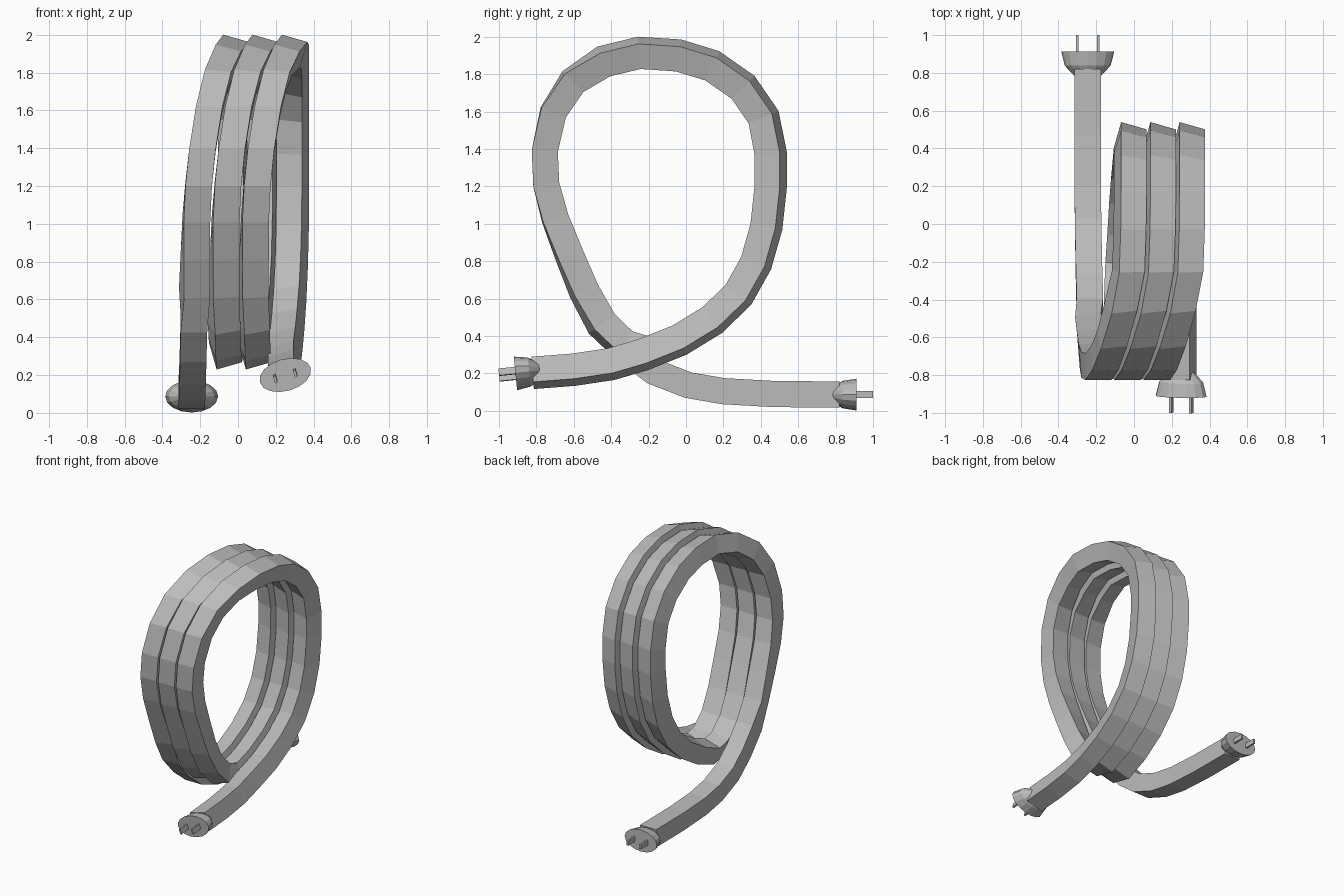
import bpy
import bmesh
import math
from mathutils import Vector, Matrix

default_cube = bpy.data.objects.get("Cube")
if default_cube:
    bpy.data.objects.remove(default_cube, do_unlink=True)

grey = bpy.data.materials.new("plain grey")
grey.use_nodes = True
grey.diffuse_color = (0.5, 0.5, 0.5, 1)
grey.node_tree.nodes["Principled BSDF"].inputs["Base Color"].default_value = (0.5, 0.5, 0.5, 1)

HALF = 0.07                 # half the side of the square cable
PITCH = 0.155               # sideways step of each turn
LEAN = math.radians(16)     # roll of the cable section


def finish(bm, name):
    """Turn a bmesh into a flat shaded grey object."""
    bmesh.ops.recalc_face_normals(bm, faces=bm.faces)
    mesh = bpy.data.meshes.new(name)
    bm.to_mesh(mesh)
    bm.free()
    mesh.materials.append(grey)
    obj = bpy.data.objects.new(name, mesh)
    bpy.context.collection.objects.link(obj)
    return obj


# Centre line of the cable: straight lead, one turn, straight tail
lead = [(.245, -.82, .203), (.245, -.6, .22), (.245, -.4, .25), (.245, -.23, .3)]
turn = [
    (.255, -.035, .378), (.265, .14, .485), (.275, .28, .62), (.283, .375, .79),
    (.288, .43, .985), (.29, .453, 1.2), (.29, .453, 1.375), (.29, .415, 1.57),
    (.29, .305, 1.73), (.29, .14, 1.845), (.288, -.04, 1.9), (.28, -.25, 1.914),
    (.24, -.44, 1.868), (.195, -.605, 1.76), (.155, -.71, 1.595), (.122, -.755, 1.39),
    (.102, -.747, 1.21), (.09, -.7, 1.03), (.085, -.625, .835), (.08, -.545, .64),
]
bottom = [(.082, -.45, .465), (.086, -.33, .35), (.09, -.2, .316)]
tail = [(-.233, -.45, .465), (-.237, -.315, .32), (-.24, -.175, .21), (-.243, .01, .138),
        (-.245, .2, .105), (-.245, .47, .09), (-.245, .82, .087)]


def turn_lean(y):
    """The section lies flat along the front of the coil and leans elsewhere."""
    return LEAN * min(1, max(0, (y + 0.75) / 0.3))


path = [(Vector(p), LEAN) for p in lead]
for i in range(3):
    points = turn + bottom if i < 2 else turn
    path += [(Vector(p) - Vector((PITCH * i, 0, 0)), turn_lean(p[1])) for p in points]
path += [(Vector(p), 0) for p in tail]

# Coiled cable, swept as a square section
bm = bmesh.new()
rings = []
for i, (centre, roll) in enumerate(path):
    before = path[max(i - 1, 0)][0]
    after = path[min(i + 1, len(path) - 1)][0]
    tangent = after - before
    outward = Vector((0, tangent.z, -tangent.y)).normalized()
    side = Vector((1, 0, 0))
    s = side * math.cos(roll) - outward * math.sin(roll)
    n = outward * math.cos(roll) + side * math.sin(roll)
    corners = ((-1, -1), (1, -1), (1, 1), (-1, 1))
    rings.append([bm.verts.new(centre + (s * a + n * b) * HALF) for a, b in corners])
for first, second in zip(rings, rings[1:]):
    for k in range(4):
        j = (k + 1) % 4
        bm.faces.new((first[k], first[j], second[j], second[k]))
bm.faces.new(rings[0])
bm.faces.new(rings[-1])
finish(bm, "coiled_cable")


def make_plug(name, centre, direction, roll):
    """Half-dome plug body with two flat prongs, pointing along direction."""
    forward = Vector(direction).normalized()
    across = Vector((math.cos(roll), 0, math.sin(roll)))
    across = (across - forward * across.dot(forward)).normalized()
    up = forward.cross(across)
    frame = Matrix((across, up, forward)).transposed().to_4x4()
    frame.translation = Vector(centre)

    # Dome body with a flat face
    bm = bmesh.new()
    bmesh.ops.create_uvsphere(bm, u_segments=16, v_segments=6, radius=1)
    cut = bmesh.ops.bisect_plane(bm, geom=bm.verts[:] + bm.edges[:] + bm.faces[:],
                                 plane_co=(0, 0, 0), plane_no=(0, 0, 1),
                                 dist=0.001, clear_outer=True)
    bmesh.ops.holes_fill(bm, edges=[e for e in bm.edges if e.is_boundary])
    bmesh.ops.transform(bm, matrix=frame @ Matrix.Diagonal((.14, .085, .148, 1)),
                        verts=bm.verts)
    finish(bm, name + "_body")

    # Prongs
    for label, x in (("a", -.055), ("b", .055)):
        bm = bmesh.new()
        bmesh.ops.create_cube(bm, size=1)
        shape = Matrix.Translation((x, 0, .038)) @ Matrix.Diagonal((.014, .038, .1, 1))
        bmesh.ops.transform(bm, matrix=frame @ shape, verts=bm.verts)
        finish(bm, name + "_prong_" + label)


make_plug("front_plug", (.25, -.912, .2), (0, -1, -.1), LEAN)
make_plug("back_plug", (-.245, .912, .087), (0, 1, 0), 0)
